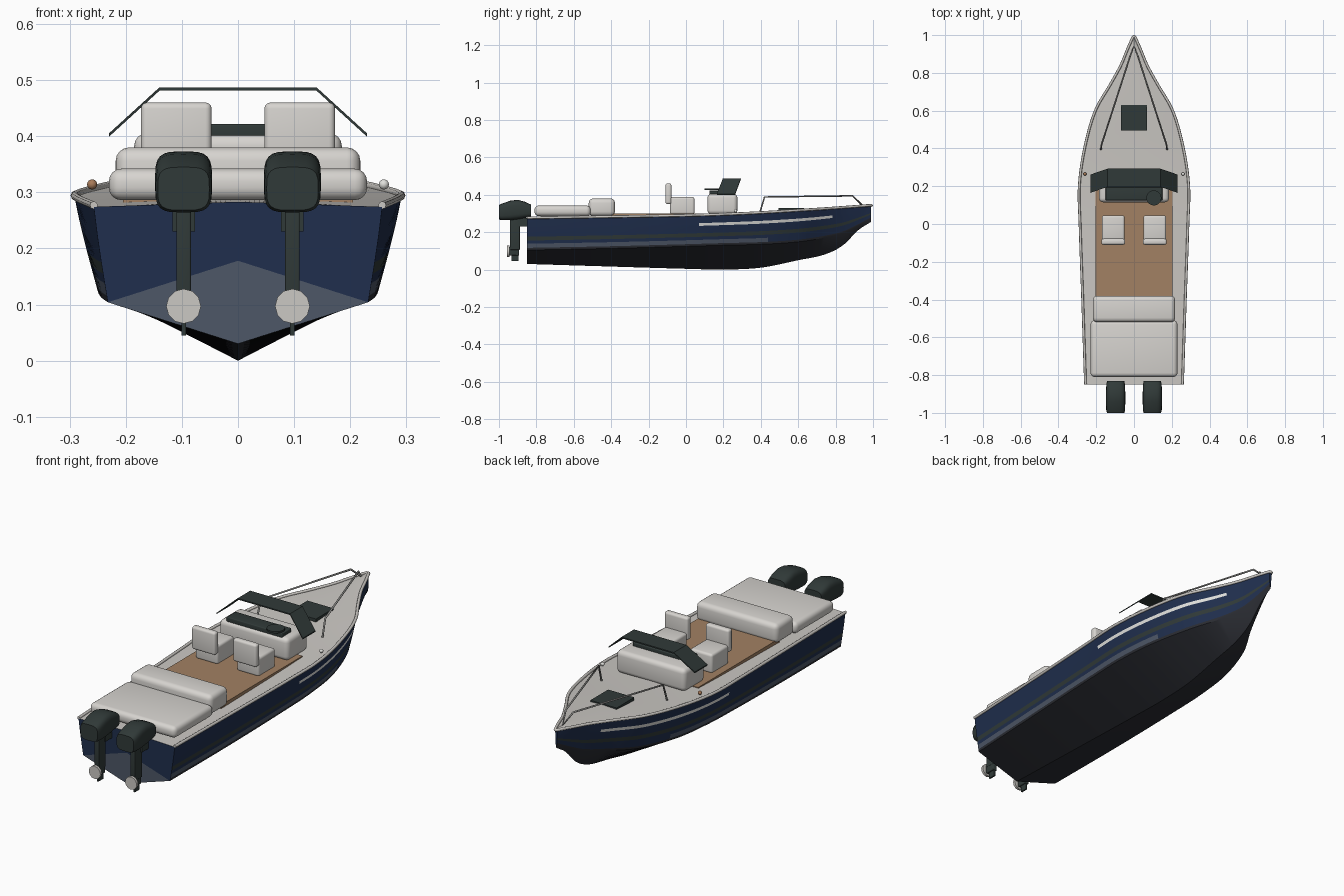
import bpy, bmesh
from math import sin, cos, pi, radians, copysign
from mathutils import Vector

cube = bpy.data.objects.get("Cube")
if cube:
    bpy.data.objects.remove(cube)


def material(name, *rgb):
    m = bpy.data.materials.new(name)
    m.use_nodes = True
    m.diffuse_color = (*rgb, 1)
    m.node_tree.nodes["Principled BSDF"].inputs["Base Color"].default_value = (*rgb, 1)
    return m


NAVY = material("navy", .014, .028, .075)
SLATE = material("slate", .075, .095, .135)
BLACK = material("bottom_black", .023, .025, .032)
CHARCOAL = material("charcoal", .03, .042, .04)
GELCOAT = material("gelcoat", .6, .58, .55)
CUSHION = material("cushion", .68, .66, .63)
TEAK = material("teak", .36, .22, .125)
METAL = material("metal", .28, .28, .27)
COPPER = material("copper", .4, .2, .1)
WHITE = material("white", .75, .75, .72)


def finish(name, bm, *mats, angle=35):
    bmesh.ops.recalc_face_normals(bm, faces=bm.faces)
    me = bpy.data.meshes.new(name)
    bm.to_mesh(me)
    bm.free()
    for m in mats:
        me.materials.append(m)
    ob = bpy.data.objects.new(name, me)
    bpy.context.collection.objects.link(ob)
    bpy.ops.object.select_all(action='DESELECT')
    ob.select_set(True)
    bpy.context.view_layer.objects.active = ob
    bpy.ops.object.shade_smooth_by_angle(angle=radians(angle))
    return ob


def box(name, x, y, z, mat, round_by=0.0):
    """Box from (low, high) spans, optionally with rounded edges."""
    bm = bmesh.new()
    bmesh.ops.create_cube(bm, size=1)
    for v in bm.verts:
        v.co = [(a + b) / 2 + c * (b - a) for c, (a, b) in zip(v.co, (x, y, z))]
    if round_by:
        bmesh.ops.bevel(bm, geom=bm.edges[:], offset=round_by, segments=4,
                        profile=.5, affect='EDGES')
    return finish(name, bm, mat)


def tube(name, points, radius, mat):
    cu = bpy.data.curves.new(name, 'CURVE')
    cu.dimensions = '3D'
    cu.bevel_depth = radius
    cu.bevel_resolution = 2
    cu.use_fill_caps = True
    sp = cu.splines.new('POLY')
    sp.points.add(len(points) - 1)
    for p, co in zip(sp.points, points):
        p.co = (*co, 1)
    cu.materials.append(mat)
    ob = bpy.data.objects.new(name, cu)
    bpy.context.collection.objects.link(ob)
    return ob


def loft(name, rings, mat, angle=35):
    bm = bmesh.new()
    rows = [[bm.verts.new(p) for p in r] for r in rings]
    for a, b in zip(rows, rows[1:]):
        for i in range(len(a)):
            j = (i + 1) % len(a)
            bm.faces.new((a[i], a[j], b[j], b[i]))
    bm.faces.new(rows[0])
    bm.faces.new(rows[-1])
    return finish(name, bm, mat, angle=angle)


# Hull stations: y, sheer x, sheer z, chine x, chine z, keel z
STATIONS = [
    (-.85, .257, .274, .232, .104, .03), (-.4, .272, .28, .244, .113, .016),
    (0, .286, .287, .25, .124, .004), (.2, .29, .293, .248, .13, 0),
    (.4, .262, .302, .225, .135, .01), (.6, .205, .314, .165, .148, .05),
    (.74, .125, .323, .09, .17, .08), (.84, .07, .33, .045, .195, .13),
    (.92, .037, .336, .02, .235, .21), (.99, .006, .341, .004, .275, .255)]


def station(y):
    """Smooth interpolation of the hull numbers at a given y."""
    i = max(k for k in range(len(STATIONS) - 1) if STATIONS[k][0] <= y or k == 0)
    p = [STATIONS[min(max(i + k, 0), len(STATIONS) - 1)] for k in (-1, 0, 1, 2)]
    h = p[2][0] - p[1][0]
    t = (y - p[1][0]) / h
    out = []
    for c in range(1, 6):
        m1 = (p[2][c] - p[0][c]) / (p[2][0] - p[0][0]) * h
        m2 = (p[3][c] - p[1][c]) / (p[3][0] - p[1][0]) * h
        out.append((2*t**3 - 3*t*t + 1) * p[1][c] + (t**3 - 2*t*t + t) * m1
                   + (3*t*t - 2*t**3) * p[2][c] + (t**3 - t*t) * m2)
    return out


# Hull: bands between chine and sheer carry the painted stripes
BANDS = (0, .07, .2, .3, .42, .66, .75, 1)
PAINT = (BLACK, SLATE, NAVY, CHARCOAL, NAVY, WHITE, NAVY)
HULL = (NAVY, SLATE, BLACK, CHARCOAL, WHITE, GELCOAT)
N = 80
YS = [-.85 + 1.84 * i / N for i in range(N + 1)]
bm = bmesh.new()
rings = []
for y in YS:
    sx, sz, cx, cz, kz = station(y)
    half = [(cx + (sx - cx) * (f * .75 + .25 * sin(f * pi / 2)), cz + (sz - cz) * f) for f in BANDS]
    ring = [(0, kz)] + half + [(0, sz + .009)] + [(-x, z) for x, z in half[::-1]]
    rings.append([bm.verts.new((x, y, z)) for x, z in ring])
count, nb = len(rings[0]), len(PAINT)
for y, a, b in zip(YS, rings, rings[1:]):
    for i in range(count):
        j = (i + 1) % count
        face = bm.faces.new((a[i], a[j], b[j], b[i]))
        band = min(i, count - 1 - i) - 1
        paint = BLACK if band < 0 else GELCOAT if band >= nb else PAINT[band]
        if paint == WHITE and not .06 < y < .78 or paint == SLATE and y > .43:
            paint = NAVY
        face.material_index = HULL.index(paint)
bm.faces.new(rings[-1])
# Transom: upper panel over a slate wedge
a = rings[0]
mid = bm.verts.new((0, -.85, .178))
bm.faces.new(a[1:] + [mid]).material_index = 0
bm.faces.new((a[0], a[1], mid, a[-1])).material_index = 1
finish("hull", bm, *HULL, angle=30)

# Rub rail around the sheer
edge = [(station(y)[0], y, station(y)[1] + .003) for y in YS]
tube("rub_rail", edge + [(0, .993, .342)] + [(-x, y, z) for x, y, z in edge[::-1]], .007, GELCOAT)

# Deck parts and cushions
box("cockpit_floor", (-.205, .205), (-.42, .2), (.28, .3), TEAK)
box("sun_pad", (-.23, .23), (-.81, -.51), (.286, .342), CUSHION, .022)
box("bench_back", (-.218, .218), (-.52, -.38), (.286, .38), CUSHION, .024)
box("console", (-.185, .185), (.115, .275), (.295, .405), CUSHION, .022)
box("dashboard", (-.15, .15), (.125, .195), (.395, .422), CHARCOAL, .004)
box("bow_hatch", (-.07, .07), (.495, .63), (.31, .329), CHARCOAL)

# Steering wheel
bm = bmesh.new()
bmesh.ops.create_cone(bm, cap_ends=True, segments=20, radius1=.04, radius2=.04, depth=.008)
bmesh.ops.translate(bm, verts=bm.verts, vec=(.105, .138, .428))
finish("steering_wheel", bm, CHARCOAL)

# Windscreen: folded plate swept back at its ends
outline = [(-.23, .405, .165, .262), (-.14, .487, .197, .293),
           (.14, .487, .197, .293), (.23, .405, .165, .262)]
loft("windscreen", [[(x, y0, z), (x, y1, z), (x, y1, z - .006), (x, y0, z - .006)]
                    for x, z, y0, y1 in outline], CHARCOAL, 15)

# Bow rail
side = [(.175, .395, .306), (.172, .42, .388), (.02, .89, .394)]
tube("bow_rail", side + [(0, .942, .345)] + [(-x, y, z) for x, y, z in side[::-1]], .0045, METAL)


def cowl_ring(y, half, low, high):
    """Squarish rounded cross-section of a motor cover."""
    pts = []
    for k in range(24):
        c, s = cos(k * pi / 12), sin(k * pi / 12)
        pts.append((x + half * copysign(abs(c) ** .55, c), y,
                    (low + high) / 2 + (high - low) / 2 * copysign(abs(s) ** .55, s)))
    return pts


# Paired parts
for s, label in ((1, "left"), (-1, "right")):
    x = s * .11
    box(label + "_seat", (x - .06, x + .06), (-.085, .045), (.295, .388), CUSHION, .012)
    box(label + "_seat_back", (x - .063, x + .063), (-.11, -.078), (.35, .46), CUSHION, .011)

    x = s * .097
    loft(label + "_motor_cowl", [cowl_ring(*r) for r in (
        (-1, .046, .268, .345), (-.985, .05, .264, .352), (-.94, .051, .264, .368),
        (-.9, .051, .268, .373), (-.86, .05, .276, .362), (-.83, .046, .282, .348))], CHARCOAL)
    box(label + "_motor_leg", (x - .013, x + .013), (-.942, -.888), (.105, .285), CHARCOAL, .003)
    box(label + "_gearcase", (x - .012, x + .012), (-.945, -.892), (.075, .12), CHARCOAL, .004)
    box(label + "_skeg", (x - .004, x + .004), (-.932, -.895), (.045, .09), CHARCOAL)
    box(label + "_motor_bracket", (x - .02, x + .02), (-.9, -.845), (.23, .275), CHARCOAL)
    loft(label + "_propeller", [[(x + .031 * cos(k * pi / 6), y, .097 + .031 * sin(k * pi / 6))
                                 for k in range(12)] for y in (-.956, -.944)], GELCOAT)

    bm = bmesh.new()
    bmesh.ops.create_uvsphere(bm, u_segments=12, v_segments=8, radius=.009)
    bmesh.ops.translate(bm, verts=bm.verts, vec=(s * .26, .265, .314))
    finish(label + "_running_light", bm, WHITE if s > 0 else COPPER)
